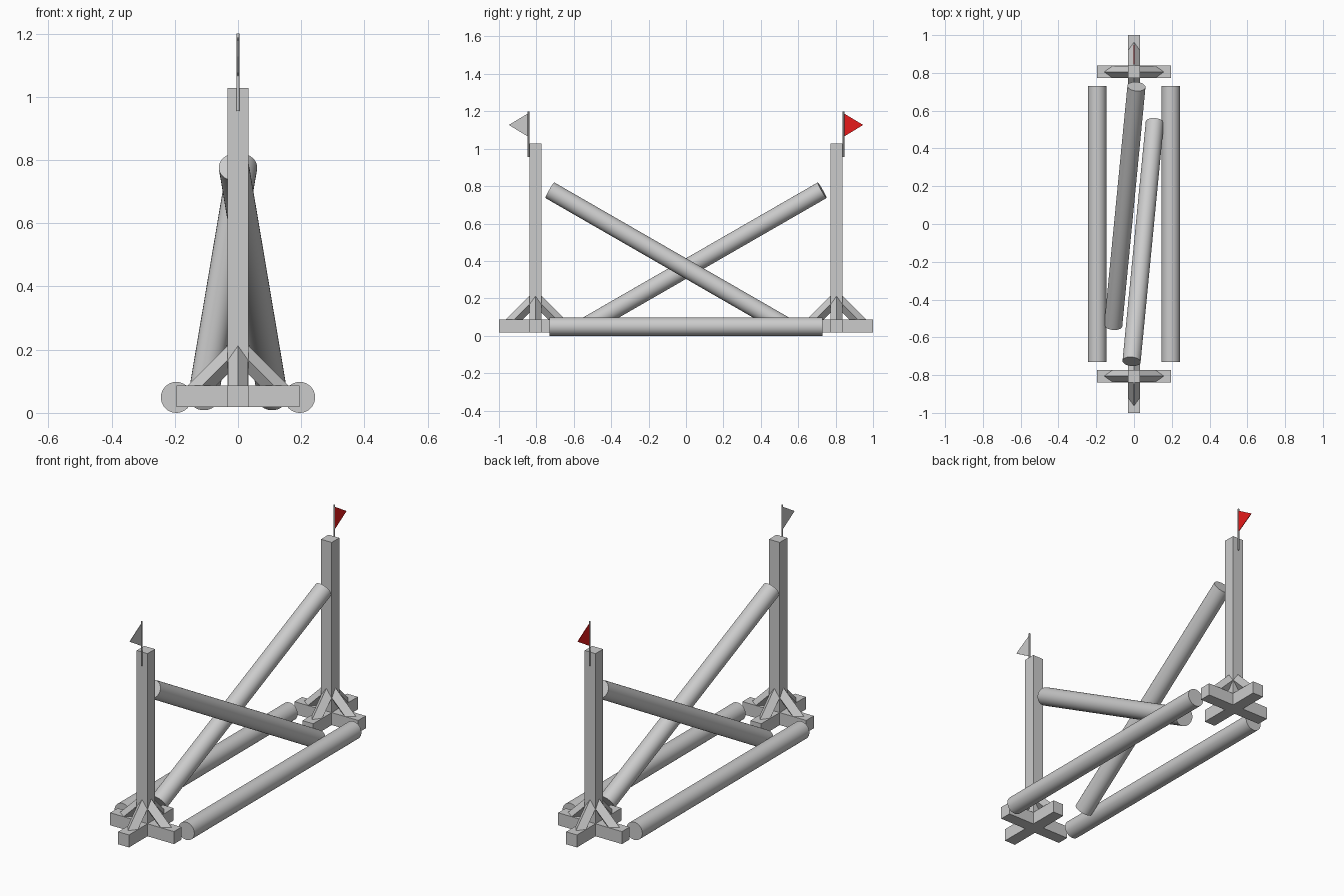
import bpy, bmesh
from math import radians
from mathutils import Vector, Matrix

if "Cube" in bpy.data.objects:
    bpy.data.objects.remove(bpy.data.objects["Cube"])

POST_Y = 0.805          # stand centre
W = 0.033               # half width of the timber
FOOT_LO, FOOT_HI = 0.018, 0.087


def material(name, rgb):
    m = bpy.data.materials.new(name)
    m.diffuse_color = (*rgb, 1)
    m.use_nodes = True
    m.node_tree.nodes["Principled BSDF"].inputs["Base Color"].default_value = m.diffuse_color
    return m


def finish(name, bm, mat=None):
    bmesh.ops.recalc_face_normals(bm, faces=bm.faces)
    me = bpy.data.meshes.new(name)
    bm.to_mesh(me)
    bm.free()
    ob = bpy.data.objects.new(name, me)
    bpy.context.collection.objects.link(ob)
    if mat:
        me.materials.append(mat)
    return ob


def box(name, lo, hi):
    lo, hi = Vector(lo), Vector(hi)
    bm = bmesh.new()
    bmesh.ops.create_cube(bm, size=1, matrix=Matrix.Translation((lo + hi) / 2)
                          @ Matrix.Diagonal((*(hi - lo), 1)))
    return finish(name, bm)


def loft(name, start, end, matrix=None, mat=None):
    """Solid between two matching outlines."""
    bm = bmesh.new()
    a = [bm.verts.new(p) for p in start]
    b = [bm.verts.new(p) for p in end]
    n = len(a)
    bm.faces.new(a)
    bm.faces.new(b[::-1])
    for i in range(n):
        bm.faces.new((a[i], b[i], b[(i + 1) % n], a[(i + 1) % n]))
    if matrix:
        bm.transform(matrix)
    return finish(name, bm, mat)


def rod(name, p, q, r, sides=32):
    p, q = Vector(p), Vector(q)
    bm = bmesh.new()
    rot = (q - p).to_track_quat('Z', 'Y').to_matrix().to_4x4()
    bmesh.ops.create_cone(bm, cap_ends=True, segments=sides, radius1=r, radius2=r,
                          depth=(q - p).length,
                          matrix=Matrix.Translation((p + q) / 2) @ rot)
    ob = finish(name, bm)
    bpy.ops.object.select_all(action='DESELECT')
    ob.select_set(True)
    bpy.context.view_layer.objects.active = ob
    bpy.ops.object.shade_smooth_by_angle(angle=radians(35))
    return ob


flag_mats = {"back": material("red", (0.8, 0.01, 0.01)),
             "front": material("white", (0.9, 0.9, 0.9))}

for side, s in (("front", -1), ("back", 1)):
    c = s * POST_Y
    # upright and crossed feet
    box(f"{side}_post", (-W, c - W, FOOT_LO), (W, c + W, 1.028))
    box(f"{side}_foot_across", (-0.195, c - W, FOOT_LO), (0.195, c + W, FOOT_HI))
    for k, name in ((-1, "near"), (1, "far")):
        ys = sorted((c + k * W, c + k * 0.195))
        box(f"{side}_foot_{name}", (-W, ys[0], FOOT_LO), (W, ys[1], FOOT_HI))

    # diamond-section braces at 45 degrees, cut inside the post and foot
    section = ((0.245, 0), (0.2, 0.032), (0.155, 0), (0.2, -0.032))
    for i in range(4):
        loft(f"{side}_brace_{i + 1}",
             [(0.031, y, d - 0.031) for d, y in section],
             [(d - 0.085, y, 0.085) for d, y in section],
             Matrix.Translation((0, c, 0)) @ Matrix.Rotation(radians(90 * i), 4, 'Z'))

    # flag and its stick on the outer face
    fy = s * 0.842
    rod(f"{side}_flag_stick", (0, fy, 0.955), (0, fy, 1.2), 0.0045, 12)
    outline = ((fy, 1.19), (fy, 1.063), (s * 0.947, 1.127))
    loft(f"{side}_flag", [(-0.0015, y, z) for y, z in outline],
         [(0.0015, y, z) for y, z in outline], mat=flag_mats[side])

    # leaning pole and ground pole
    rod(f"{side}_crossed_pole", (s * 0.013, s * 0.728, 0.778),
        (-s * 0.11, -s * 0.537, 0.05), 0.048)
    rod(f"{'left' if s < 0 else 'right'}_ground_pole",
        (s * 0.195, -0.73, 0.049), (s * 0.195, 0.73, 0.049), 0.049)
